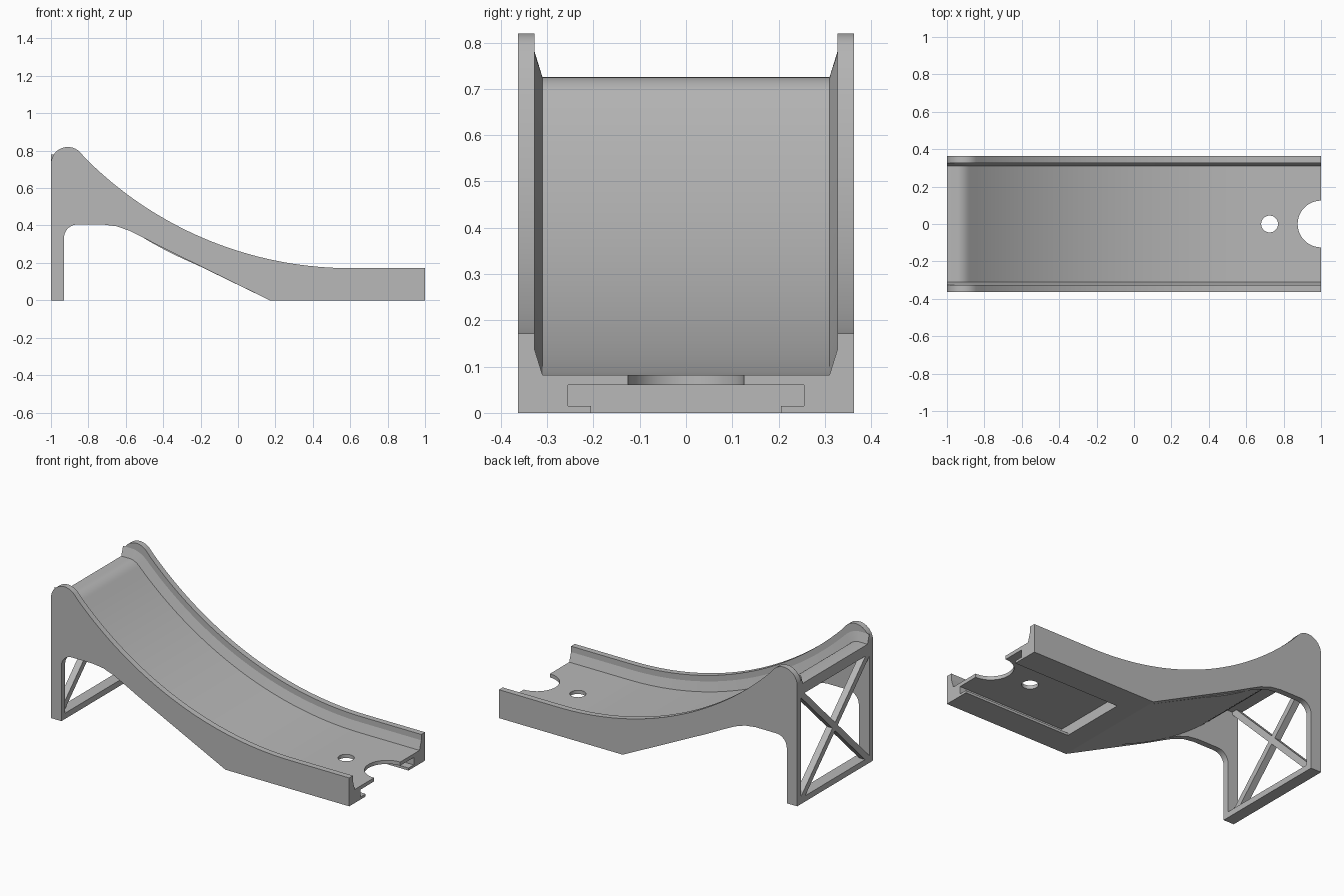
import bpy, bmesh, math
from mathutils import Vector

cube = bpy.data.objects.get("Cube")
if cube:
    bpy.data.objects.remove(cube)

grey = bpy.data.materials.new("light grey plastic")
grey.use_nodes = True
grey.diffuse_color = (0.48, 0.48, 0.48, 1)
grey.node_tree.nodes["Principled BSDF"].inputs["Base Color"].default_value = (0.48, 0.48, 0.48, 1)


def finish(bm, name):
    bmesh.ops.recalc_face_normals(bm, faces=bm.faces)
    mesh = bpy.data.meshes.new(name)
    bm.to_mesh(mesh)
    bm.free()
    mesh.materials.append(grey)
    obj = bpy.data.objects.new(name, mesh)
    bpy.context.collection.objects.link(obj)
    return obj


def loft(name, sections):
    """Skin closed sections that have equal point counts, and cap both ends."""
    bm = bmesh.new()
    rings = [[bm.verts.new(p) for p in s] for s in sections]
    n = len(rings[0])
    for a, b in zip(rings, rings[1:]):
        for i in range(n):
            j = (i + 1) % n
            bm.faces.new((a[i], a[j], b[j], b[i]))
    bm.faces.new(rings[0])
    bm.faces.new(rings[-1])
    return finish(bm, name)


def prism(name, outline, y0, y1):
    return loft(name, [[(x, y, z) for x, z in outline] for y in (y0, y1)])


def box(name, lo, hi):
    return prism(name, [(lo[0], lo[2]), (hi[0], lo[2]), (hi[0], hi[2]), (lo[0], hi[2])], lo[1], hi[1])


def arc(cx, cz, r, a0, a1, steps):
    angles = [math.radians(a0 + (a1 - a0) * i / steps) for i in range(steps + 1)]
    return [(cx + r * math.cos(a), cz + r * math.sin(a)) for a in angles]


def smooth(obj):
    bpy.ops.object.select_all(action='DESELECT')
    obj.select_set(True)
    bpy.context.view_layer.objects.active = obj
    bpy.ops.object.shade_smooth_by_angle(angle=math.radians(20))


# Concentric curves shared by the wall tops, floor and underside
CX, CZ, R = 0.6, 2.172, 2.0
OUTER, INNER, STRIP = 0.363, 0.327, 0.31
CREST = 0.725

# Side walls with rounded crest and rear leg
line_bottom = [(-0.4, 0.28), (-0.5, 0.332), (-0.58, 0.372), (-0.65, 0.396), (-0.72, 0.405)]
wall = [(-1, 0)] + arc(-0.91, 0.73, 0.09, 180, 43.7, 14)
wall += arc(CX, CZ, R, 223.7, 270, 36)[1:]
wall += [(1, 0.172), (1, 0), (0.17, 0)] + line_bottom
wall += arc(-0.86, 0.335, 0.07, 90, 180, 8) + [(-0.93, 0)]
for side, sign in (("left", 1), ("right", -1)):
    smooth(prism(side + "_side_wall", wall, sign * INNER, sign * OUTER))

# Sliding surface with a softened crest
slope = arc(CX, CZ, R + 0.09, 225, 270, 36)
p0, p1, p2 = Vector(slope[0]), Vector((-0.908, CREST)), Vector((-0.945, CREST))
crest = [tuple(p2 * (1 - t) ** 2 + p1 * 2 * t * (1 - t) + p0 * t * t) for t in [i / 8 for i in range(8)]]
top = [(-1, CREST)] + crest + slope + [(1, 0.082)]
under = [p for p in arc(CX, CZ, R + 0.145, 270, 224.8, 40) if p[0] < -0.2]
floor = prism("slide_floor", top + [(1, 0), (0.17, 0)] + under + [(-1, under[-1][1])], -INNER, INNER)


# Connector slot, end notch and pin hole
def cylinder(name, x, r):
    ring = arc(x, 0, r, 0, 352.5, 47)
    return loft(name, [[(a, b, z) for a, b in ring] for z in (-0.1, 0.4)])


cutters = [
    box("slot_cutter", (0.29, -0.255, 0.015), (1.1, 0.255, 0.06)),
    box("slot_mouth_cutter", (0.29, -0.205, -0.1), (1.1, 0.205, 0.02)),
    cylinder("notch_cutter", 1.0, 0.125),
    cylinder("pin_hole_cutter", 0.725, 0.045),
]
bpy.context.view_layer.objects.active = floor
for cutter in cutters:
    cutter.hide_render = True
    mod = floor.modifiers.new("cut", 'BOOLEAN')
    mod.operation, mod.solver, mod.object = 'DIFFERENCE', 'EXACT', cutter
    bpy.ops.object.modifier_apply(modifier=mod.name)
    bpy.data.objects.remove(cutter)
smooth(floor)

# Chamfer strips where the floor meets the walls
for side, sign in (("left", 1), ("right", -1)):
    sections = []
    for i, (x, z) in enumerate(top):
        a, b = top[max(i - 1, 0)], top[min(i + 1, len(top) - 1)]
        d = Vector((b[0] - a[0], b[1] - a[1])).normalized() * 0.055
        sections.append([(x, sign * STRIP, z), (x, sign * INNER, z),
                         (x - d.y, sign * INNER, z + d.x)])
    smooth(loft(side + "_chamfer_strip", sections))

# Rear frame: bottom bar and crossed braces
box("rear_bottom_bar", (-1, -INNER, 0), (-0.93, INNER, 0.035))
low, high, w = 0.02, under[-1][1] + 0.01, 0.018
for name, sign in (("rising_brace", 1), ("falling_brace", -1)):
    a, b = Vector((-INNER * sign, low)), Vector((INNER * sign, high))
    d = (b - a).normalized()
    n = Vector((-d.y, d.x)) * w
    quad = [a + n, a - n, b - n, b + n]
    loft(name, [[(x, p.x, p.y) for p in quad] for x in (-1, -0.96)])
